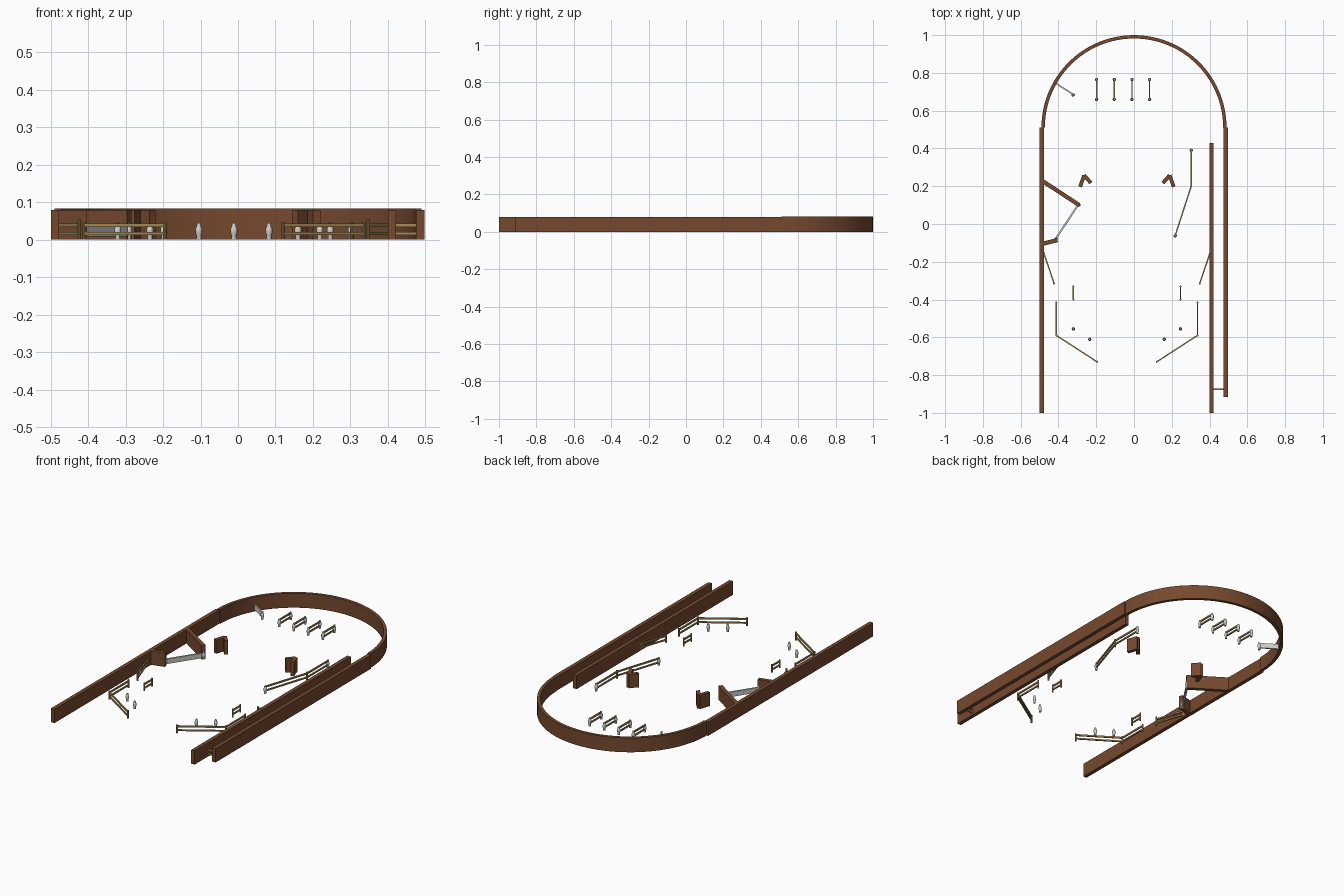
import bpy, bmesh, math
from mathutils import Matrix, Vector

if "Cube" in bpy.data.objects:
    bpy.data.objects.remove(bpy.data.objects["Cube"])


def material(name, rgb):
    m = bpy.data.materials.new(name)
    m.use_nodes = True
    m.diffuse_color = (*rgb, 1)
    m.node_tree.nodes["Principled BSDF"].inputs["Base Color"].default_value = (*rgb, 1)
    return m


WOOD = material("brown wood", (0.18, 0.068, 0.028))
BRASS = material("brass", (0.38, 0.26, 0.10))
SILVER = material("pale metal", (0.62, 0.62, 0.60))


def finish(name, bm, mat, smooth=False):
    bmesh.ops.recalc_face_normals(bm, faces=bm.faces)
    mesh = bpy.data.meshes.new(name)
    bm.to_mesh(mesh)
    bm.free()
    mesh.materials.append(mat)
    ob = bpy.data.objects.new(name, mesh)
    bpy.context.collection.objects.link(ob)
    if smooth:
        bpy.ops.object.select_all(action="DESELECT")
        ob.select_set(True)
        bpy.context.view_layer.objects.active = ob
        bpy.ops.object.shade_smooth_by_angle(angle=math.radians(35))
    return ob


def add_bar(bm, a, b, width, z0, z1):
    """Box standing along the floor line from a to b."""
    a, b = Vector(a), Vector(b)
    d = b - a
    mid = (a + b) / 2
    m = (Matrix.Translation((mid.x, mid.y, (z0 + z1) / 2))
         @ Matrix.Rotation(math.atan2(d.y, d.x), 4, "Z")
         @ Matrix.Diagonal((d.length, width, z1 - z0, 1)))
    bmesh.ops.create_cube(bm, size=1, matrix=m)


def board(name, points, mat=WOOD, width=0.022, z0=0, z1=0.08):
    bm = bmesh.new()
    for a, b in zip(points, points[1:]):
        add_bar(bm, a, b, width, z0, z1)
    return finish(name, bm, mat)


def pin(name, x, y):
    """Turned post with a thicker middle."""
    profile = [(0.0065, 0), (0.0065, 0.012), (0.009, 0.018), (0.009, 0.030),
               (0.006, 0.035), (0.005, 0.045)]
    n = 12
    bm = bmesh.new()
    rings = [[bm.verts.new((x + r * math.cos(math.tau * i / n),
                            y + r * math.sin(math.tau * i / n), z)) for i in range(n)]
             for r, z in profile]
    for lo, hi in zip(rings, rings[1:]):
        for i in range(n):
            j = (i + 1) % n
            bm.faces.new((lo[i], lo[j], hi[j], hi[i]))
    bm.faces.new(rings[0])
    bm.faces.new(rings[-1])
    finish(name, bm, SILVER, True)


def rails(name, points, posts=(), post_height=0.047):
    """Double brass rail with optional slim posts at chosen points."""
    bm = bmesh.new()
    for a, b in zip(points, points[1:]):
        for z0, z1 in ((0.012, 0.020), (0.034, 0.043)):
            add_bar(bm, a, b, 0.007, z0, z1)
    for i in posts:
        x, y = points[i]
        bmesh.ops.create_cone(bm, cap_ends=True, segments=10, radius1=0.005, radius2=0.005,
                              depth=post_height,
                              matrix=Matrix.Translation((x, y, post_height / 2)))
    finish(name, bm, BRASS)


AXIS = -0.0375  # centre line of the playing area


def both(x):
    return (("right", x), ("left", 2 * AXIS - x))


# Long walls and the launch lane
board("right_wall", [(-0.488, -1), (-0.488, 0.51)])
board("left_wall", [(0.486, -0.915), (0.486, 0.51)])
board("lane_wall", [(0.411, -1), (0.411, 0.43)])
rails("lane_stop", [(0.42, -0.875), (0.476, -0.875)])

# Rounded back wall
bm = bmesh.new()
steps = 48
sections = []
for i in range(steps + 1):
    t = math.pi * i / steps
    sections.append([bm.verts.new((r * math.cos(t), 0.51 + r * math.sin(t), z))
                     for r, z in ((0.49, 0), (0.49, 0.083), (0.472, 0.083), (0.472, 0))])
for s, e in zip(sections, sections[1:]):
    for k in range(4):
        m = (k + 1) % 4
        bm.faces.new((s[k], s[m], e[m], e[k]))
bm.faces.new(sections[0])
bm.faces.new(sections[-1])
finish("back_arch", bm, WOOD, True)

# Upper side boards and the metal plate between them
board("upper_side_board", [(-0.485, 0.228), (-0.29, 0.10)])
board("lower_side_board", [(-0.485, -0.105), (-0.405, -0.085)])
board("side_target_plate", [(-0.412, -0.075), (-0.298, 0.098)], SILVER, 0.010, 0.008, 0.036)
pin("target_pin_upper", -0.292, 0.10)
pin("target_pin_lower", -0.412, -0.078)

# Angled corner blocks
for side, s in (("right", 1), ("left", -1)):
    pts = [(-0.285, 0.197), (-0.264, 0.258), (-0.228, 0.217)]
    board(side + "_corner_block",
          [(x if s > 0 else 2 * AXIS - x, y) for x, y in pts], width=0.02)

# Gate at the back
board("gate_plate", [(-0.425, 0.752), (-0.325, 0.688)], SILVER, 0.008, 0.010, 0.040)
pin("gate_pin", -0.322, 0.683)

# Top lane dividers
for i in range(4):
    x = -0.198 + i * 0.0935
    rails(f"top_lane_rail_{i + 1}", [(x, 0.66), (x, 0.765)])
    for end, y in (("front", 0.66), ("back", 0.765)):
        pin(f"top_lane_{end}_pin_{i + 1}", x, y)

# Bent guide beside the launch lane
bend = [(0.303, 0.39), (0.303, 0.20), (0.218, -0.062)]
rails("bent_guide", bend, posts=(1,))
pin("bent_guide_back_pin", *bend[0])
pin("bent_guide_front_pin", *bend[2])

# Mirrored lower guides and pins
for side, s in (("right", 1), ("left", -1)):
    def flip(pts):
        return [(x if s > 0 else 2 * AXIS - x, y) for x, y in pts]
    rails(side + "_inlane_guide",
          flip([(-0.411, -0.415), (-0.411, -0.59), (-0.195, -0.73)]), (0, 1, 2))
    rails(side + "_outlane_guide", flip([(-0.482, -0.14), (-0.423, -0.315)]), (1,), 0.055)
    rails(side + "_short_guide", flip([(-0.321, -0.33), (-0.321, -0.40)]), (0, 1))
for side, x in both(-0.321):
    pin(side + "_sling_upper_pin", x, -0.555)
for side, x in both(-0.235):
    pin(side + "_sling_lower_pin", x, -0.61)
